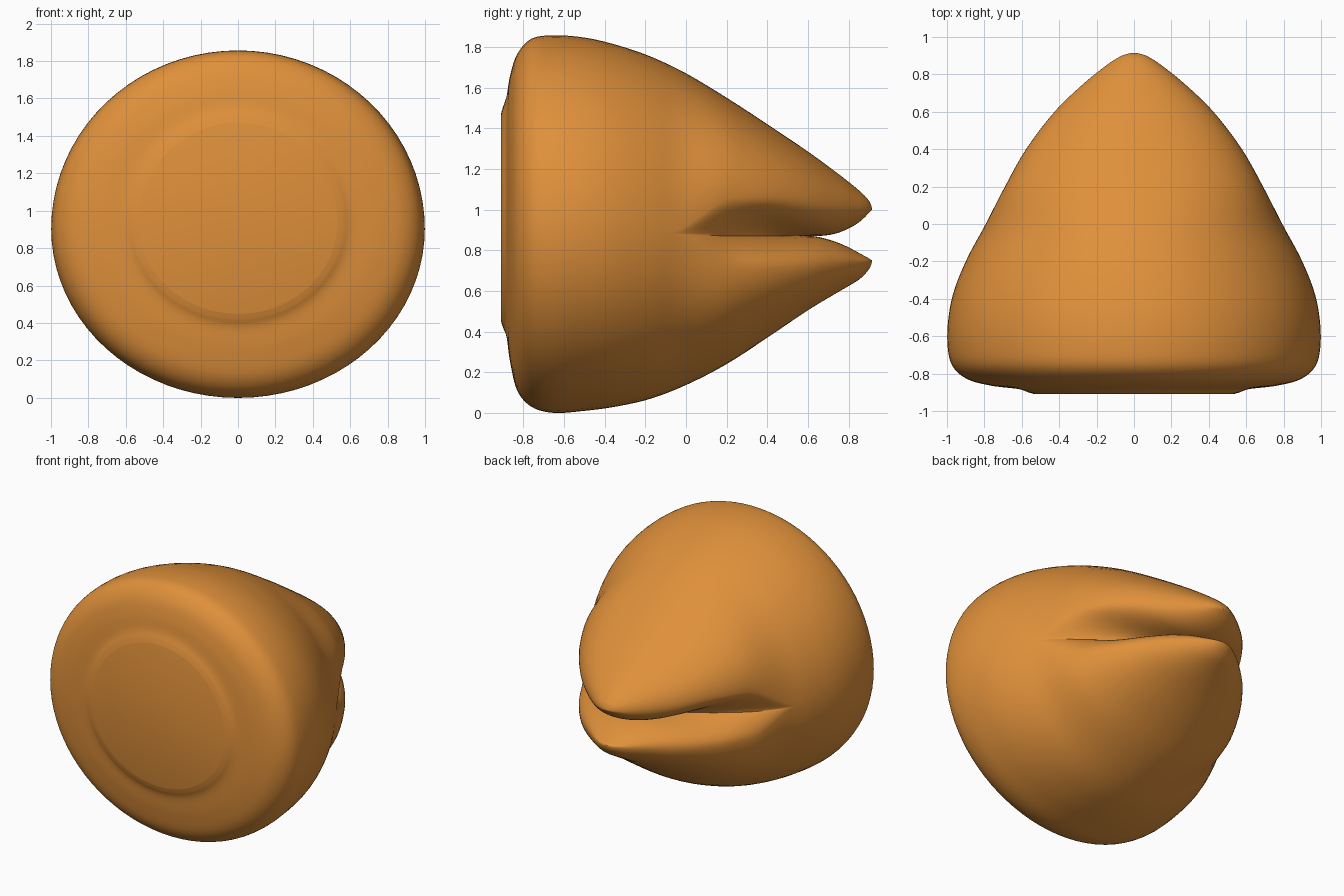
import bpy, bmesh, math

default = bpy.data.objects.get("Cube")
if default:
    bpy.data.objects.remove(default, do_unlink=True)

# One flat colour
orange = bpy.data.materials.new("beak orange")
orange.use_nodes = True
colour = (0.74, 0.28, 0.043, 1)
orange.diffuse_color = colour
orange.node_tree.nodes["Principled BSDF"].inputs["Base Color"].default_value = colour

# Outline stations from base to tip: depth y, half width, top z, bottom z
STATIONS = [
    (-.91, .53, 1.47, .45), (-.9, .565, 1.505, .42), (-.882, .62, 1.56, .37),
    (-.865, .76, 1.66, .25), (-.83, .89, 1.765, .11), (-.76, .97, 1.84, .03),
    (-.65, .997, 1.857, 0), (-.5, .992, 1.846, .01), (-.35, .96, 1.812, .03),
    (-.18, .89, 1.755, .068), (0, .793, 1.67, .137), (.2, .69, 1.55, .24),
    (.4, .577, 1.42, .37), (.6, .425, 1.285, .505), (.75, .27, 1.175, .595),
    (.85, .145, 1.095, .655), (.895, .075, 1.05, .7), (.911, .03, 1.02, .73),
    (.915, 0, 1, .75),
]
STEPS, DOME, LIP = 6, 20, 12


def ease(a, b, v):
    t = min(1, max(0, (v - a) / (b - a)))
    return t * t * (3 - 2 * t)


def ramp(a, b, v):
    return min(1, max(0, (v - a) / (b - a)))


def spline(rows, steps):
    """Smooth curve through the rows, each section cut into steps."""
    out = []
    for i in range(len(rows) - 1):
        quad = [rows[max(0, min(len(rows) - 1, i + k))] for k in (-1, 0, 1, 2)]
        for s in range(steps):
            t = s / steps
            out.append([b + t / 2 * (c - a + t * (2 * a - 5 * b + 4 * c - d
                        + t * (3 * (b - c) + d - a))) for a, b, c, d in zip(*quad)])
    return out + [list(rows[-1])]


def jaw_section(y, w, top, bottom, side):
    """Open curve over one jaw: inner lip, outer dome, inner lip."""
    centre = (top + bottom) / 2 - .025 * (1 - ease(.6, .9, y))
    reach = top - centre if side > 0 else centre - bottom
    height = .19 if side > 0 else .16
    lip = min(reach, height * ease(-.1, .25, y) + (.13 - height) * ease(.4, .9, y))
    gap = min(lip, .125 * ramp(.62, .915, y) ** (2.7 if side > 0 else 1.5))
    inner = w * (1 - ramp(-.05, .62, y) ** 1.9)
    # The upper lip starts as a soft hollow and rounds off towards the tip
    hollow = (1 - ease(.3, .65, y)) * (.8 if side > 0 else .3)
    half = []
    for i in range(LIP):
        u = i / LIP
        a = math.pi / 2 * u
        out = hollow * math.sin(a) ** 2 + (1 - hollow) * math.sin(a)
        rise = hollow * u + (1 - hollow) * (1 - math.cos(a))
        half.append((inner + (w - inner) * out, gap + (lip - gap) * rise))
    for i in range(DOME + 1):
        a = math.pi / 2 * i / DOME
        half.append((w * math.cos(a), lip + (reach - lip) * math.sin(a)))
    curve = half + [(-x, h) for x, h in reversed(half[:-1])]
    return [(x, y, centre + side * h) for x, h in curve]


# Both jaws lofted from base to tip, welded along the cheeks
bm = bmesh.new()
rings = spline(STATIONS, STEPS)
for side in (1, -1):
    loft = [[bm.verts.new(p) for p in jaw_section(*r, side)] for r in rings]
    for a, b in zip(loft, loft[1:]):
        for i in range(len(a) - 1):
            bm.faces.new((a[i], a[i + 1], b[i + 1], b[i]))
bmesh.ops.remove_doubles(bm, verts=bm.verts, dist=.0004)

# Flat round base
base_y = STATIONS[0][0]
rim = [e for e in bm.edges if e.is_boundary
       and all(abs(v.co.y - base_y) < .0005 for v in e.verts)]
bmesh.ops.holes_fill(bm, edges=rim, sides=0)
bmesh.ops.recalc_face_normals(bm, faces=bm.faces)

mesh = bpy.data.meshes.new("beak")
bm.to_mesh(mesh)
bm.free()
mesh.materials.append(orange)
beak = bpy.data.objects.new("beak", mesh)
bpy.context.collection.objects.link(beak)

# Smooth skin with a sharp mouth crease
bpy.ops.object.select_all(action='DESELECT')
beak.select_set(True)
bpy.context.view_layer.objects.active = beak
bpy.ops.object.shade_smooth_by_angle(angle=math.radians(50))
